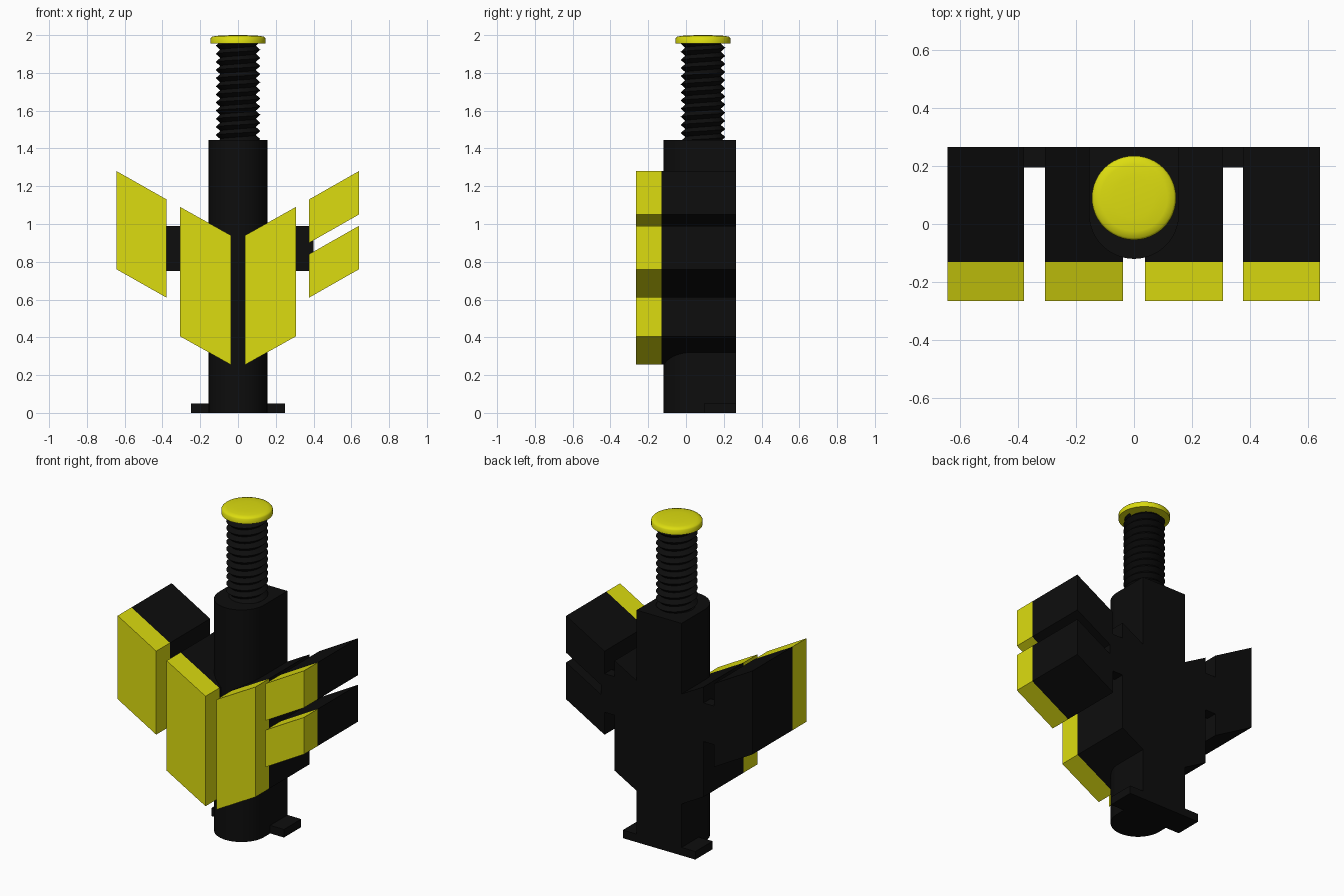
import bpy, bmesh, math

cube = bpy.data.objects.get("Cube")
if cube:
    bpy.data.objects.remove(cube, do_unlink=True)


def material(name, rgb):
    m = bpy.data.materials.new(name)
    m.use_nodes = True
    color = (*rgb, 1)
    m.diffuse_color = color
    m.node_tree.nodes["Principled BSDF"].inputs["Base Color"].default_value = color
    return m


BLACK = material("black", (0.004, 0.004, 0.004))
YELLOW = material("yellow", (0.72, 0.72, 0.005))
BACK, SEAM, FRONT = 0.265, -0.13, -0.265
AXIS_Y = 0.09


def finish(name, bm, mat, smooth_angle=None):
    bmesh.ops.recalc_face_normals(bm, faces=bm.faces)
    mesh = bpy.data.meshes.new(name)
    bm.to_mesh(mesh)
    bm.free()
    obj = bpy.data.objects.new(name, mesh)
    bpy.context.collection.objects.link(obj)
    mesh.materials.append(mat)
    if smooth_angle:
        bpy.ops.object.select_all(action='DESELECT')
        obj.select_set(True)
        bpy.context.view_layer.objects.active = obj
        bpy.ops.object.shade_smooth_by_angle(angle=math.radians(smooth_angle))
    return obj


def prism(name, points, offset, mat, smooth_angle=None):
    """Extrude a closed outline of 3D points along an offset."""
    bm = bmesh.new()
    face = bm.faces.new([bm.verts.new(p) for p in points])
    new = bmesh.ops.extrude_face_region(bm, geom=[face])["geom"]
    verts = [v for v in new if isinstance(v, bmesh.types.BMVert)]
    bmesh.ops.translate(bm, verts=verts, vec=offset)
    return finish(name, bm, mat, smooth_angle)


def box(name, x0, x1, y0, y1, z0, z1, mat):
    prism(name, [(x0, y0, z0), (x1, y0, z0), (x1, y1, z0), (x0, y1, z0)],
          (0, 0, z1 - z0), mat)


def panel(name, side, x0, x1, bottom, top, rise=0.15):
    """Slanted block, rising outward, with a yellow front layer."""
    outline = [(x0, bottom), (x1, bottom + rise), (x1, top + rise), (x0, top)]
    for part, y0, y1, mat in (("block", SEAM, BACK, BLACK), ("face", FRONT, SEAM, YELLOW)):
        prism(f"{name}_{part}", [(side * x, y0, z) for x, z in outline],
              (0, y1 - y0, 0), mat)


# Column with a round front and a flat back
r, cy, n = 0.155, 0.035, 32
arc = [(r * math.cos(a), cy - r * math.sin(a), 0)
       for a in (math.pi * i / n for i in range(n + 1))]
prism("column", arc + [(-r, BACK, 0), (r, BACK, 0)], (0, 0, 1.445), BLACK, 30)

# Foot and crossbar
box("foot_flange", -0.25, 0.25, 0.095, BACK, 0, 0.05, BLACK)
box("crossbar", -0.4, 0.4, 0.195, BACK, 0.75, 0.99, BLACK)

# Slanted panels
for side, label in ((1, "left"), (-1, "right")):
    panel(f"{label}_inner_panel", side, 0.038, 0.306, 0.255, 0.94)
panel("right_outer_panel", -1, 0.378, 0.643, 0.61, 1.13)
panel("left_outer_upper_panel", 1, 0.376, 0.64, 0.9, 1.13)
panel("left_outer_lower_panel", 1, 0.376, 0.64, 0.61, 0.84)

# Threaded rod: a zigzag surface whose rows climb one pitch per turn
pitch, sides, turns = 0.043, 40, 13
bm = bmesh.new()
rows = []
for j in range(2 * turns + 1):
    radius = 0.118 if j % 2 else 0.094
    rows.append([bm.verts.new((radius * math.cos(a), AXIS_Y + radius * math.sin(a),
                               1.385 + pitch * (j / 2 + a / math.tau)))
                 for a in (math.tau * i / sides for i in range(sides + 1))])
for low, high in zip(rows, rows[1:]):
    for i in range(sides):
        bm.faces.new((low[i], low[i + 1], high[i + 1], high[i]))
bmesh.ops.remove_doubles(bm, verts=bm.verts, dist=0.0005)
finish("threaded_rod", bm, BLACK, 30)

# Domed cap, turned around the rod axis
profile = [(0, 1.955), (0.145, 1.955), (0.145, 1.983), (0.138, 1.991),
           (0.115, 1.996), (0.07, 1.999), (0, 2.0)]
bm = bmesh.new()
verts = [bm.verts.new((x, AXIS_Y, z)) for x, z in profile]
edges = [bm.edges.new(pair) for pair in zip(verts, verts[1:])]
bmesh.ops.spin(bm, geom=verts + edges, cent=(0, AXIS_Y, 0), axis=(0, 0, 1),
               angle=math.tau, steps=48, use_merge=True)
bmesh.ops.remove_doubles(bm, verts=bm.verts, dist=0.0005)
finish("cap", bm, YELLOW, 60)
